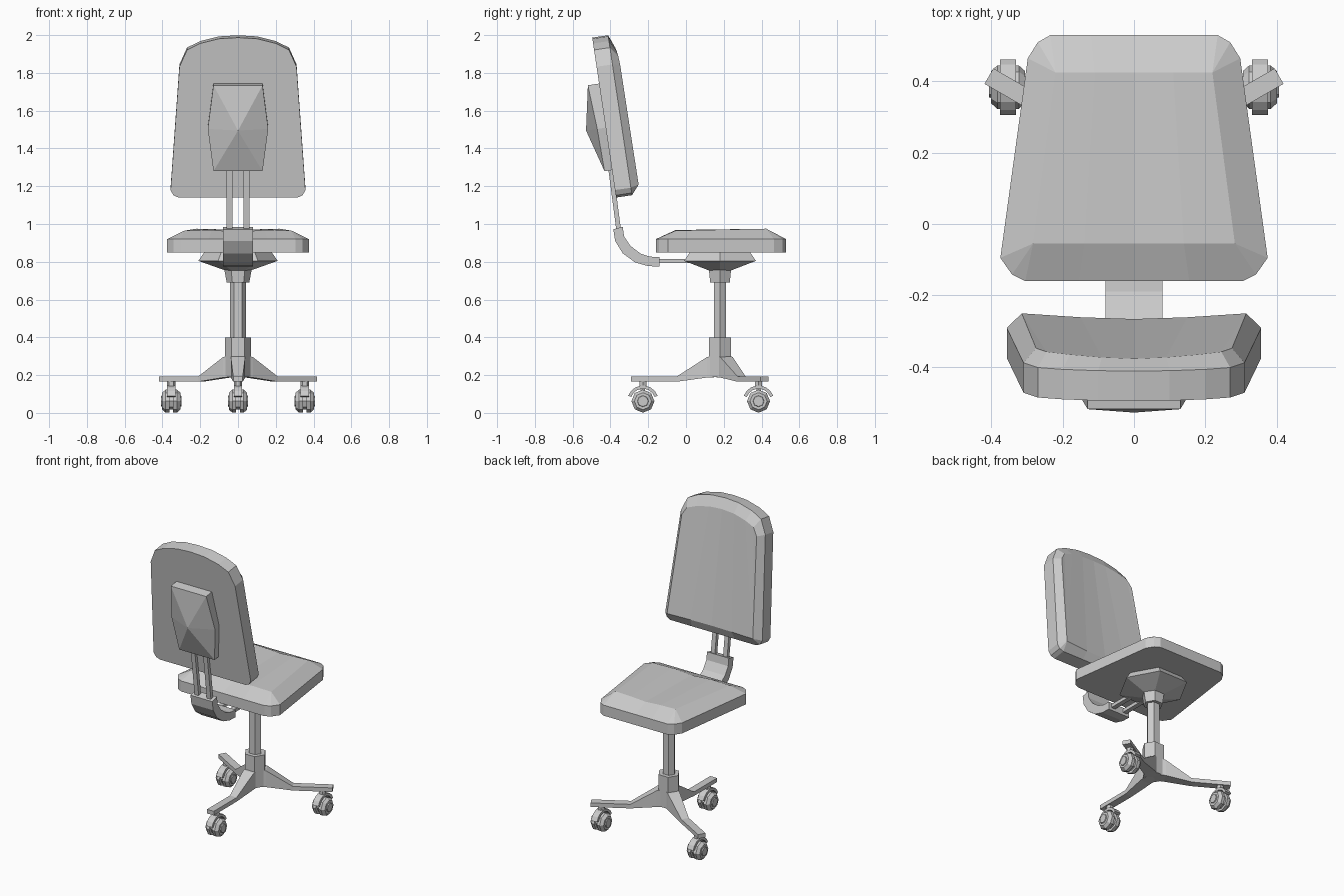
import bpy, bmesh
from math import sin, cos, pi, radians
from mathutils import Vector, Matrix

if "Cube" in bpy.data.objects:
    bpy.data.objects.remove(bpy.data.objects["Cube"], do_unlink=True)

grey = bpy.data.materials.new("plain grey")
grey.use_nodes = True
COLOUR = (0.6, 0.6, 0.6, 1)
grey.diffuse_color = COLOUR
grey.node_tree.nodes["Principled BSDF"].inputs["Base Color"].default_value = COLOUR

POST = Vector((0, 0.18, 0))


def finish(name, bm, matrix=None):
    """Clean the mesh and link it as a named object."""
    bmesh.ops.remove_doubles(bm, verts=bm.verts, dist=0.0005)
    bmesh.ops.recalc_face_normals(bm, faces=bm.faces)
    if matrix:
        bm.transform(matrix)
    mesh = bpy.data.meshes.new(name)
    bm.to_mesh(mesh)
    bm.free()
    mesh.materials.append(grey)
    obj = bpy.data.objects.new(name, mesh)
    bpy.context.collection.objects.link(obj)
    return obj


def add_face(bm, verts):
    """Add a face, skipping repeated corners."""
    unique = []
    for v in verts:
        if all((v.co - u.co).length > 0.0005 for u in unique):
            unique.append(v)
    if len(unique) > 2:
        bm.faces.new(unique)


def skin(bm, rings):
    """Join successive closed rings of points with quads."""
    loops = [[bm.verts.new(p) for p in ring] for ring in rings]
    for a, b in zip(loops, loops[1:]):
        for i in range(len(a)):
            j = (i + 1) % len(a)
            add_face(bm, (a[i], a[j], b[j], b[i]))
    return loops


def loft(name, rings, matrix=None):
    bm = bmesh.new()
    loops = skin(bm, rings)
    add_face(bm, loops[0])
    add_face(bm, loops[-1])
    return finish(name, bm, matrix)


def ngon(sides, rx, ry, z):
    return [(rx * cos(2 * pi * i / sides), ry * sin(2 * pi * i / sides), z)
            for i in range(sides)]


def rect(x, y0, y1, z):
    return [(-x, y0, z), (x, y0, z), (x, y1, z), (-x, y1, z)]


def extrude_profile(name, profile, half_width, matrix=None):
    """Extrude a (y, z) outline symmetrically along x."""
    return loft(name, [[(x, y, z) for y, z in profile]
                       for x in (-half_width, half_width)], matrix)


def mirrored(half):
    return half + [(-p[0],) + tuple(p[1:]) for p in half[-2:0:-1]]


def cushion(name, outline, inset, wall, matrix):
    """Padded slab: outline is half of (x, y); inset is half of (x, y, height)."""
    bm = bmesh.new()
    low = mirrored([(x, y, 0) for x, y in outline])
    mid = mirrored([(x, y, wall) for x, y in outline])
    loops = skin(bm, [low, mid, mirrored(inset)])
    add_face(bm, loops[0])
    top, last = loops[-1], len(inset) - 1
    for s in (1, -1):
        for i in range(last // 2):
            add_face(bm, [top[s * k] for k in (i, i + 1, last - i - 1, last - i)])
    return finish(name, bm, matrix)


# Seat cushion with a shallow central hollow
seat_outline = [(0, -.16), (.155, -.16), (.305, -.16), (.342, -.142), (.375, -.095),
                (.298, .465), (.27, .51), (.235, .53), (.12, .53), (0, .53)]
front, rear = (.283, -.055, .115), (.22, .425, .125)
seat_inset = [(0, -.055, .108), (.14, -.055, .118), front, front, front,
              rear, rear, rear, (.11, .425, .122), (0, .425, .115)]
cushion("seat", seat_outline, seat_inset, .07, Matrix.Translation((0, 0, .85)))

# Backrest: local y runs up the tilted back, local z points toward the sitter
tilt = radians(8.5)
back_frame = Matrix(((1, 0, 0, 0),
                     (0, -sin(tilt), cos(tilt), -.37),
                     (0, cos(tilt), sin(tilt), 1.14),
                     (0, 0, 0, 1)))
back_outline = [(0, 0), (.16, 0), (.315, 0), (.342, .012), (.357, .04),
                (.31, .70), (.27, .79), (.2, .825), (.1, .85), (0, .856)]
corner = (.315, .05, .128)
back_inset = [(0, .05, .112), (.15, .05, .117), corner, corner, corner,
              (.275, .69, .125), (.245, .74, .122), (.18, .765, .118),
              (.09, .785, .113), (0, .79, .11)]
cushion("backrest", back_outline, back_inset, .085, back_frame)

# Faceted mounting boss behind the backrest
boss = [(-.13, .61, -.06), (.13, .61, -.06), (.16, .374, -.045),
        (.13, .147, -.04), (-.13, .147, -.04), (-.16, .374, -.045)]
apex = [(0, .374, -.105)] * 6
loft("backrest_boss", [[(x, y, .002) for x, y, z in boss], boss, apex], back_frame)

# Twin uprights, curved bracket and twin rails under the seat
for side, x in (("left", .045), ("right", -.045)):
    shift = Matrix.Translation((x, 0, 0))
    extrude_profile(side + "_upright", [(-.368, .96), (-.343, .96), (-.39, 1.32), (-.415, 1.32)],
                    .015, shift)
    extrude_profile(side + "_rail", [(-.16, .793), (.05, .793), (.05, .815), (-.16, .815)],
                    .015, shift)
extrude_profile("curved_bracket", [
    (-.385, .972), (-.375, .91), (-.335, .845), (-.27, .797), (-.2, .777), (-.14, .775),
    (-.14, .825), (-.19, .827), (-.24, .843), (-.295, .885), (-.328, .935), (-.335, .985)], .08)

# Support pan under the seat, collar, column and hub
at_post = Matrix.Translation(POST)
loft("seat_pan", [ngon(6, .07, .07, .755), ngon(6, .21, .22, .805),
                  ngon(6, .175, .18, .855)], at_post)
loft("collar", [ngon(6, .06, .06, .69), ngon(6, .073, .068, .762)], at_post)
loft("column", [ngon(6, .043, .037, z) for z in (.25, .72)], at_post)
loft("hub", [ngon(6, .07, .066, z) for z in (.19, .4)], at_post)

# Three legs, each with a caster
leg_sections = [(0, .19, .31, .038), (.07, .187, .295, .038),
                (.23, .165, .192, .025), (.47, .165, .192, .025)]
wheel_steps = [(-.054, .028), (-.048, .03), (-.048, .045), (-.03, .061),
               (-.01, .061), (-.01, .045), (.01, .045), (.01, .061),
               (.03, .061), (.048, .045), (.048, .03), (.054, .028)]
arc = [radians(a) for a in range(20, 161, 20)]
fender = [(.083 * cos(a), .083 * sin(a)) for a in arc]
fender += [(.066 * cos(a), .066 * sin(a)) for a in reversed(arc)]
axle_turn = Matrix.Rotation(pi / 2, 4, 'Y')

for name, angle in (("front", -90), ("left", 30), ("right", 150)):
    a = radians(angle)
    rings = [[(r, -w, lo), (r, w, lo), (r, w, hi), (r, -w, hi)]
             for r, lo, hi, w in leg_sections]
    loft(name + "_leg", rings, at_post @ Matrix.Rotation(a, 4, 'Z'))
    place = Matrix.Translation(POST + Vector((.408 * cos(a), .408 * sin(a), .062)))
    loft(name + "_caster_wheel", [ngon(8, r, r, x) for x, r in wheel_steps], place @ axle_turn)
    extrude_profile(name + "_caster_fender", fender, .022, place)
    loft(name + "_caster_stem", [ngon(6, .022, .022, z) for z in (.07, .11)], place)
    loft(name + "_caster_fork", [rect(.008, -.012, .012, z) for z in (0, .075)], place)
